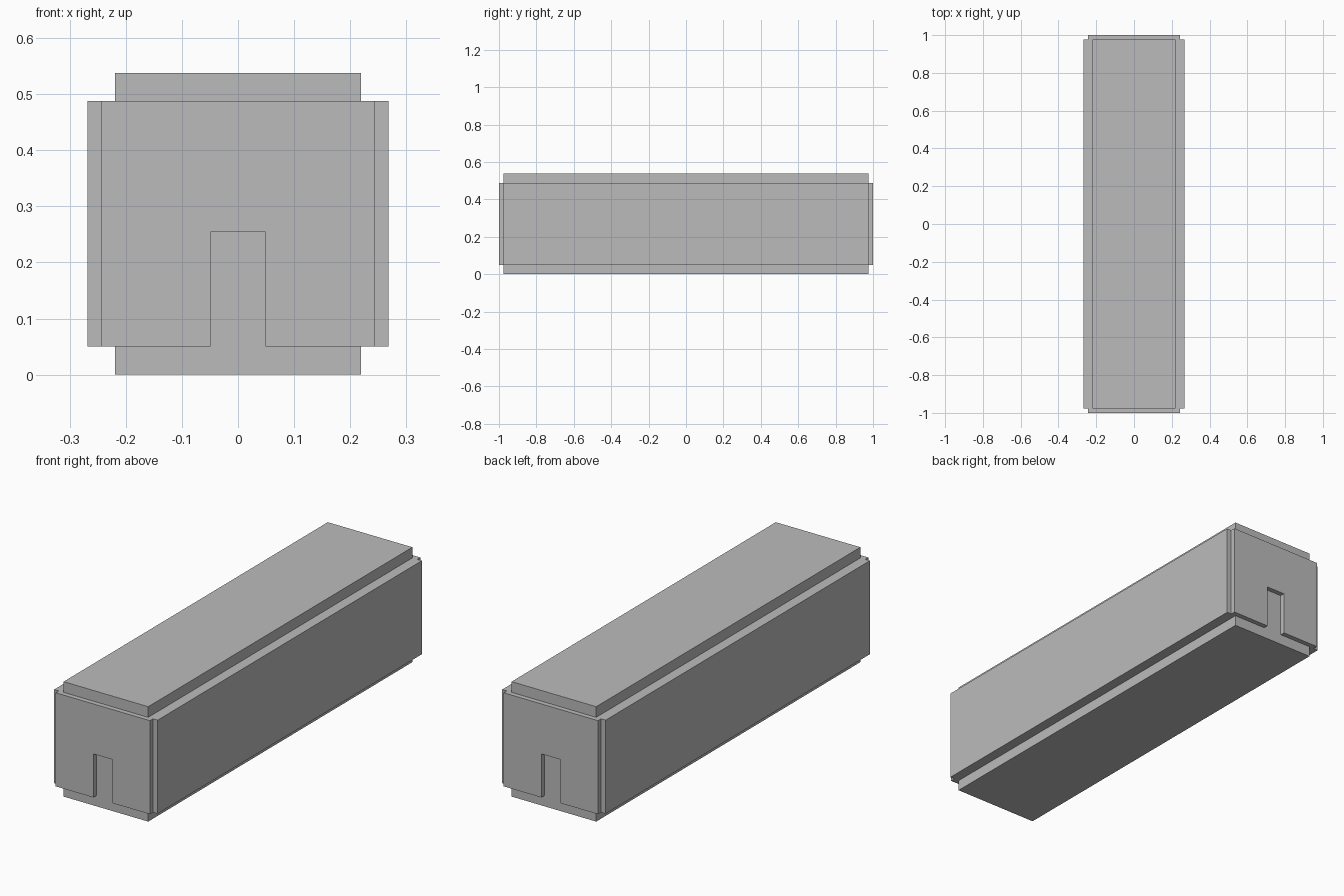
import bpy
import bmesh
from mathutils import Matrix, Vector

cube = bpy.data.objects.get("Cube")
if cube:
    bpy.data.objects.remove(cube, do_unlink=True)

grey = bpy.data.materials.new("plain grey")
grey.use_nodes = True
colour = (0.5, 0.5, 0.5, 1)
grey.diffuse_color = colour
grey.node_tree.nodes["Principled BSDF"].inputs["Base Color"].default_value = colour

# Shared dimensions
HALF_CORE, HALF_SIDE, HALF_END = 0.219, 0.268, 0.244
INNER_Y, OUTER_Y = 0.977, 1.0
WALL_LOW, WALL_HIGH, TOP = 0.05, 0.488, 0.538
DOOR_HALF, DOOR_TOP = 0.049, 0.254


def finish(name, bm):
    bmesh.ops.recalc_face_normals(bm, faces=bm.faces)
    mesh = bpy.data.meshes.new(name)
    bm.to_mesh(mesh)
    bm.free()
    mesh.materials.append(grey)
    obj = bpy.data.objects.new(name, mesh)
    bpy.context.collection.objects.link(obj)
    return obj


def box(name, low, high):
    low, high = Vector(low), Vector(high)
    bm = bmesh.new()
    place = Matrix.Translation((low + high) / 2) @ Matrix.Diagonal((*(high - low), 1))
    bmesh.ops.create_cube(bm, size=1, matrix=place)
    return finish(name, bm)


def end_wall(name, sign):
    # Wall outline with a doorway open at its foot, extruded outward
    half = [(DOOR_HALF, DOOR_TOP), (DOOR_HALF, WALL_LOW),
            (HALF_END, WALL_LOW), (HALF_END, WALL_HIGH)]
    outline = half + [(-x, z) for x, z in reversed(half)]
    bm = bmesh.new()
    face = bm.faces.new([bm.verts.new((x, sign * INNER_Y, z)) for x, z in outline])
    result = bmesh.ops.extrude_face_region(bm, geom=[face])
    moved = [v for v in result["geom"] if isinstance(v, bmesh.types.BMVert)]
    bmesh.ops.translate(bm, verts=moved, vec=(0, sign * (OUTER_Y - INNER_Y), 0))
    # Keep the inner cap so the wall is closed
    if not face.is_valid:
        bmesh.ops.holes_fill(bm, edges=bm.edges)
    return finish(name, bm)


# Long core showing as the raised roof and the plinth
box("core_block", (-HALF_CORE, -INNER_Y, 0), (HALF_CORE, INNER_Y, TOP))

# Long side walls
for side, sign in (("left", 1), ("right", -1)):
    xs = sorted((sign * HALF_CORE, sign * HALF_SIDE))
    box(side + "_wall", (xs[0], -INNER_Y, WALL_LOW), (xs[1], INNER_Y, WALL_HIGH))

# End walls with doorways
end_wall("front_wall", -1)
end_wall("back_wall", 1)
